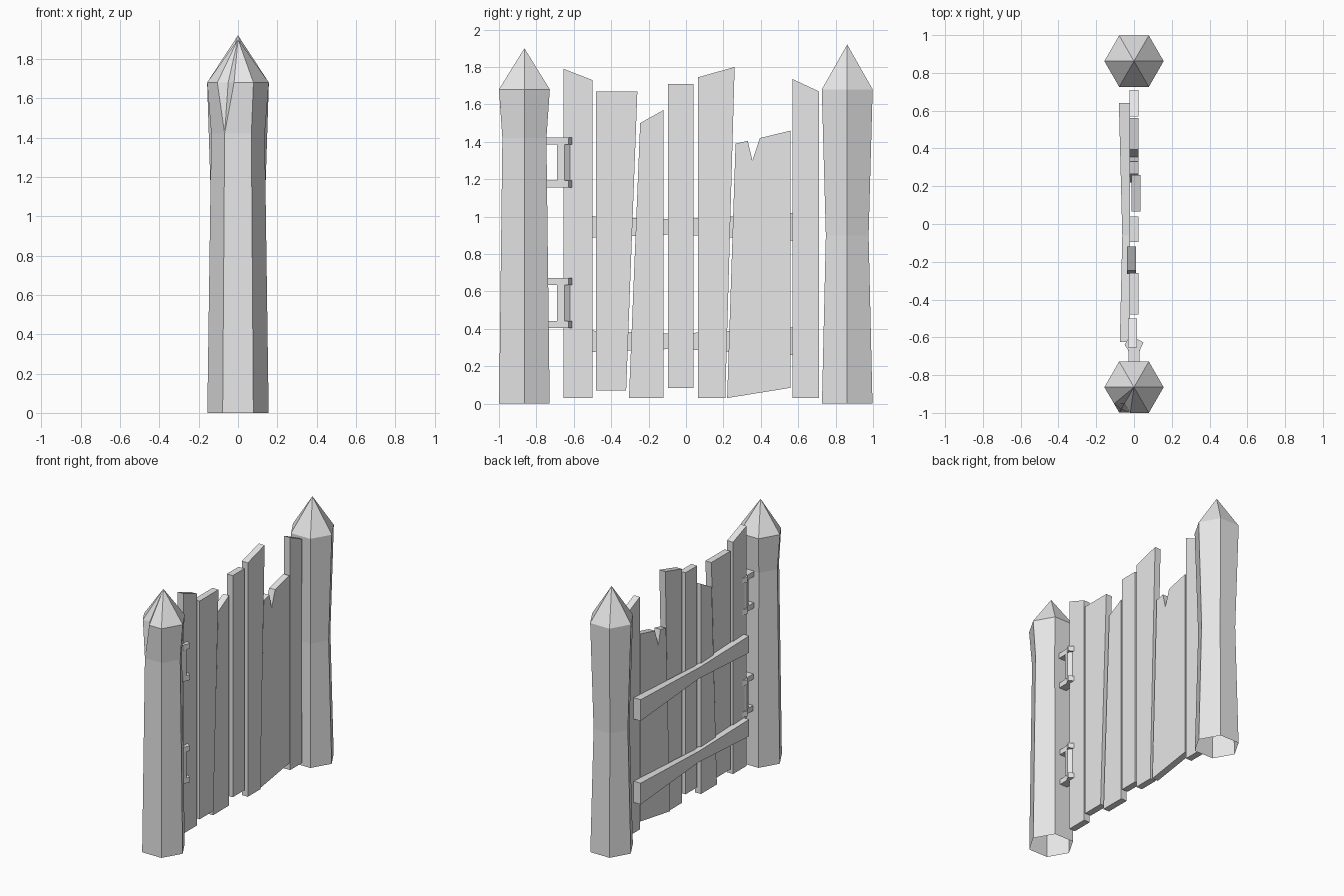
import bpy, bmesh, math

if "Cube" in bpy.data.objects:
    bpy.data.objects.remove(bpy.data.objects["Cube"])

wood = bpy.data.materials.new("plain grey")
wood.diffuse_color = (0.8, 0.8, 0.8, 1)
wood.use_nodes = True
wood.node_tree.nodes["Principled BSDF"].inputs["Base Color"].default_value = wood.diffuse_color


def finish(name, bm):
    bmesh.ops.recalc_face_normals(bm, faces=bm.faces)
    mesh = bpy.data.meshes.new(name)
    bm.to_mesh(mesh)
    bm.free()
    mesh.materials.append(wood)
    obj = bpy.data.objects.new(name, mesh)
    bpy.context.collection.objects.link(obj)
    return obj


def prism(name, points, offset):
    """Closed solid made by sweeping a list of 3D points along an offset."""
    bm = bmesh.new()
    low = [bm.verts.new(p) for p in points]
    high = [bm.verts.new([a + b for a, b in zip(p, offset)]) for p in points]
    bm.faces.new(low)
    bm.faces.new(high)
    n = len(points)
    for i in range(n):
        j = (i + 1) % n
        bm.faces.new((low[i], low[j], high[j], high[i]))
    return finish(name, bm)


def post(name, cy, waist_z, waist_r, tip_z, chipped=False):
    """Six-sided post, open underneath, narrow at the waist, pointed on top."""
    bm = bmesh.new()
    rings = []
    for z, r in ((0, 0.156), (waist_z, waist_r), (1.68, 0.157)):
        rings.append([bm.verts.new((r * math.cos(k * math.pi / 3),
                                    cy + r * math.sin(k * math.pi / 3), z)) for k in range(6)])
    tip = bm.verts.new((0, cy, tip_z))
    base, waist, top = rings
    chip = 4  # front-left corner
    if chipped:
        left = bm.verts.new((-0.105, cy - 0.088, 1.68))
        inner = bm.verts.new((-0.05, cy - 0.085, 1.68))
        right = bm.verts.new((-0.02, cy - 0.136, 1.68))
        bm.verts.remove(top[chip])
        # splintered notch
        for a, b in ((left, inner), (inner, right)):
            bm.faces.new((waist[chip], a, b))
            bm.faces.new((a, b, tip))
    for k in range(6):
        j = (k + 1) % 6
        bm.faces.new((base[k], base[j], waist[j], waist[k]))
        a = right if chipped and k == chip else top[k]
        b = left if chipped and j == chip else top[j]
        bm.faces.new((waist[k], waist[j], b, a))
        bm.faces.new((a, b, tip))
    finish(name, bm)


post("front_post", -0.864, 1.42, 0.136, 1.90, True)
post("back_post", 0.862, 0.90, 0.132, 1.92)

# planks: centre in x, then outline in (y, z)
planks = [
    (-0.008, [(-.655, .03), (-.50, .03), (-.50, 1.73), (-.655, 1.79)]),
    (0.0, [(-.48, .07), (-.32, .07), (-.26, 1.67), (-.48, 1.67)]),
    (-0.013, [(-.305, .03), (-.12, .03), (-.12, 1.57), (-.245, 1.50)]),
    (0.0, [(-.095, .085), (.04, .085), (.04, 1.71), (-.095, 1.71)]),
    (0.01, [(.065, .03), (.21, .03), (.26, 1.80), (.065, 1.745)]),
    (0.0, [(.22, .03), (.56, .085), (.56, 1.46), (.395, 1.42),
           (.355, 1.30), (.33, 1.405), (.265, 1.39)]),
    (0.0, [(.57, .03), (.71, .03), (.71, 1.67), (.57, 1.735)]),
]
for i, (cx, outline) in enumerate(planks):
    prism(f"plank_{i + 1}", [(cx - 0.024, y, z) for y, z in outline], (0.048, 0, 0))


def rail(name, cz):
    """Cross rail, slimmer in the middle than at its ends."""
    bm = bmesh.new()
    rings = []
    for y, h, x0 in ((-.625, .062, -.075), (-.06, .040, -.062), (.64, .078, -.08)):
        rings.append([bm.verts.new((x, y, cz + s)) for x, s in
                      ((x0, -h), (-.022, -h), (-.022, h), (x0, h))])
    for a, b in zip(rings, rings[1:]):
        for k in range(4):
            j = (k + 1) % 4
            bm.faces.new((a[k], a[j], b[j], b[k]))
    bm.faces.new(rings[0])
    bm.faces.new(rings[-1])
    finish(name, bm)


rail("upper_rail", 0.945)
rail("lower_rail", 0.333)

# hinges: two flared arms joined by an upright bar
arm = [(-.03, -.75), (.03, -.75), (.03, -.67), (.05, -.627), (.01, -.605),
       (-.03, -.605), (-.05, -.64), (-.03, -.67)]
bar = [(-.025, -.69), (.025, -.69), (.038, -.65), (.01, -.612), (-.025, -.612), (-.038, -.65)]
for label, z in (("upper", 1.155), ("lower", 0.405)):
    for part, dz in (("bottom", 0), ("top", 0.23)):
        prism(f"{label}_hinge_{part}_arm", [(x, y, z + dz) for x, y in arm], (0, 0, 0.038))
    prism(f"{label}_hinge_bar", [(x, y, z + 0.038) for x, y in bar], (0, 0, 0.192))
